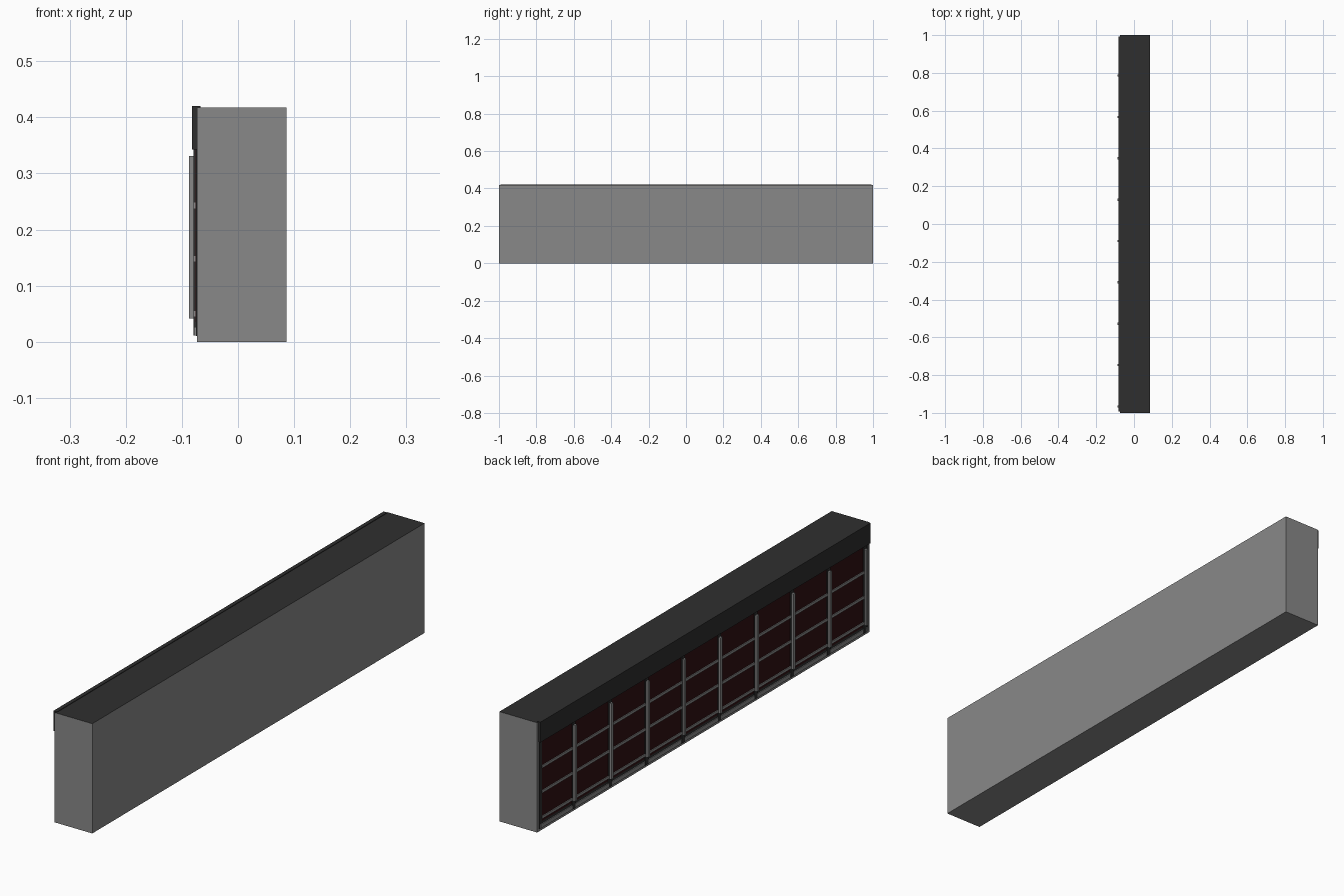
import bpy

old = bpy.data.objects.get("Cube")
if old:
    bpy.data.objects.remove(old, do_unlink=True)


def material(name, r, g, b):
    m = bpy.data.materials.new(name)
    m.use_nodes = True
    m.diffuse_color = (r, g, b, 1)
    m.node_tree.nodes["Principled BSDF"].inputs["Base Color"].default_value = (r, g, b, 1)
    return m


grey = material("wall_grey", 0.25, 0.25, 0.25)
dark = material("charcoal", 0.028, 0.028, 0.028)
red = material("dark_red", 0.03, 0.005, 0.006)


def box(name, x, y, z, mat):
    """Box spanning the (low, high) pairs x, y and z."""
    bpy.ops.mesh.primitive_cube_add(size=1, location=[sum(p) / 2 for p in (x, y, z)])
    ob = bpy.context.object
    ob.name = name
    ob.scale = [p[1] - p[0] for p in (x, y, z)]
    bpy.ops.object.transform_apply(location=False, rotation=False, scale=True)
    ob.data.materials.append(mat)
    return ob


# Building body with a charcoal roof
body = box("body", (-0.073, 0.086), (-1, 1), (0, 0.418), grey)
body.data.materials.append(dark)
for face in body.data.polygons:
    if face.normal.z > 0.5:
        face.material_index = 1

# Fascia band over the glazed side
box("fascia", (-0.082, -0.067), (-0.993, 0.993), (0.343, 0.42), dark)

# Recessed glazing with its dark surround
box("glazing_surround", (-0.075, -0.07), (-0.99, 0.99), (0.01, 0.345), dark)
box("glazing", (-0.0756, -0.07), (-0.975, 0.975), (0.035, 0.345), red)

# Horizontal rails and bottom sill
for i, z in enumerate((0.05, 0.148, 0.243)):
    box(f"rail_{i + 1}", (-0.079, -0.07), (-0.975, 0.975), (z - 0.005, z + 0.005), grey)
box("sill", (-0.078, -0.07), (-0.985, 0.985), (0.011, 0.026), grey)

# Vertical mullions, with slim backing posts
for i in range(9):
    y = -0.966 + 0.219 * i
    box(f"mullion_{i + 1}", (-0.087, -0.07), (y - 0.006, y + 0.006), (0.042, 0.331), grey)
    box(f"mullion_post_{i + 1}", (-0.079, -0.07), (y - 0.009, y + 0.009), (0.011, 0.344), dark)
